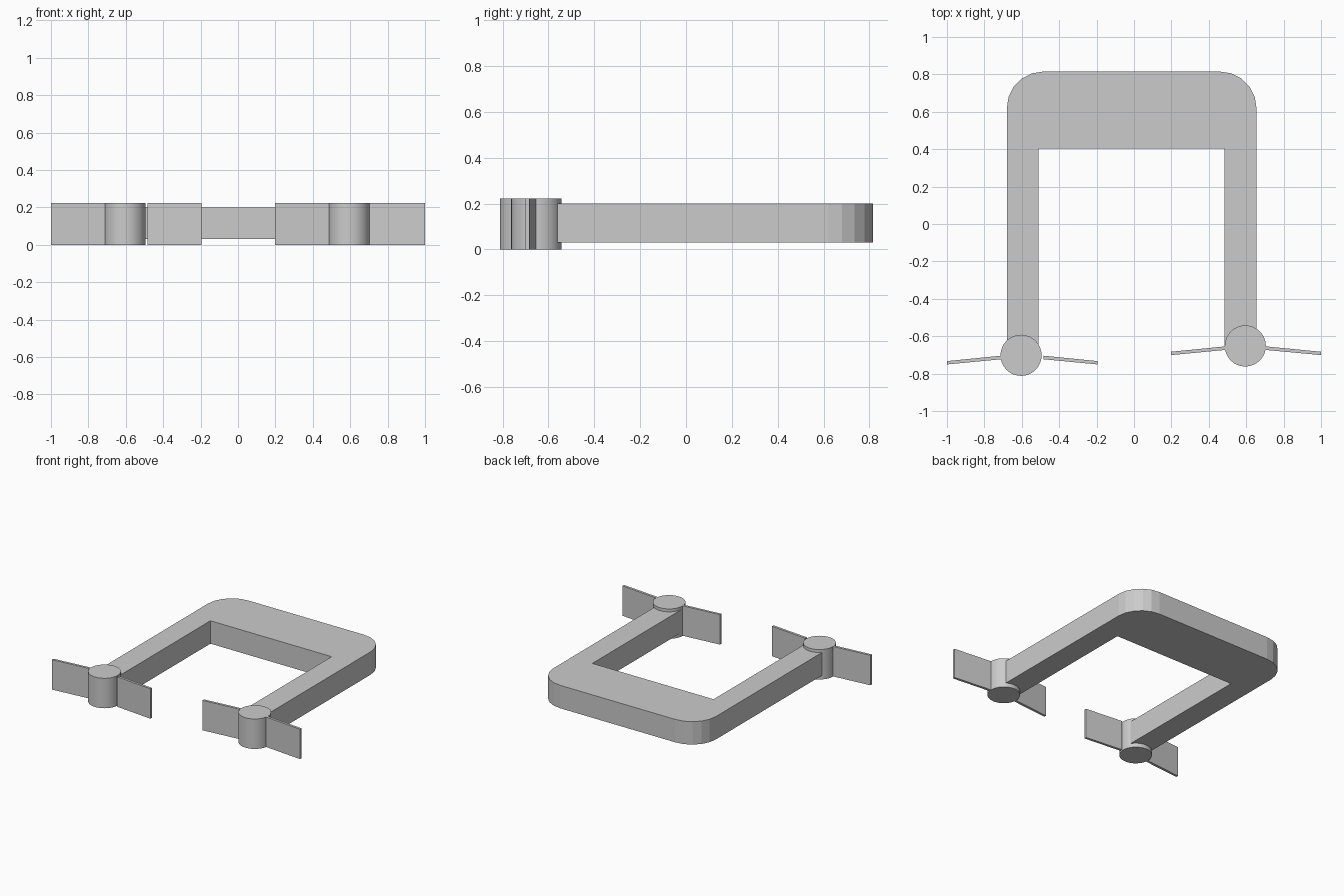
import bpy, bmesh, math
from mathutils import Matrix

if "Cube" in bpy.data.objects:
    bpy.data.objects.remove(bpy.data.objects["Cube"])


def finish(name, bm):
    bmesh.ops.recalc_face_normals(bm, faces=bm.faces)
    mesh = bpy.data.meshes.new(name)
    bm.to_mesh(mesh)
    bm.free()
    obj = bpy.data.objects.new(name, mesh)
    bpy.context.collection.objects.link(obj)
    return obj


def prism(name, points, z0, z1):
    bm = bmesh.new()
    face = bm.faces.new([bm.verts.new((x, y, z0)) for x, y in points])
    geom = bmesh.ops.extrude_face_region(bm, geom=[face])["geom"]
    top = [v for v in geom if isinstance(v, bmesh.types.BMVert)]
    bmesh.ops.translate(bm, verts=top, vec=(0, 0, z1 - z0))
    return finish(name, bm)


def arc(cx, cy, r, a0, a1, steps):
    return [(cx + r * math.cos(math.radians(a0 + (a1 - a0) * i / steps)),
             cy + r * math.sin(math.radians(a0 + (a1 - a0) * i / steps)))
            for i in range(steps + 1)]


# U-shaped frame with a deep back bar and rounded outer corners
R, LEFT, RIGHT, BACK = 0.195, -0.68, 0.655, 0.815
outline = [(0.485, -0.65), (RIGHT, -0.65)]
outline += arc(RIGHT - R, BACK - R, R, 0, 90, 5)
outline += arc(LEFT + R, BACK - R, R, 90, 180, 5)
outline += [(LEFT, -0.70), (-0.51, -0.70), (-0.51, 0.405), (0.485, 0.405)]
prism("frame", outline, 0.03, 0.20)

# Upright hubs, each with two thin blades swept slightly forward
HEIGHT = 0.222
for side, cx, cy in (("left", -0.604, -0.702), ("right", 0.595, -0.652)):
    bm = bmesh.new()
    bmesh.ops.create_cone(bm, cap_ends=True, segments=32, radius1=0.11,
                          radius2=0.11, depth=HEIGHT,
                          matrix=Matrix.Translation((cx, cy, HEIGHT / 2)))
    hub = finish(side + "_hub", bm)
    bpy.context.view_layer.objects.active = hub
    hub.select_set(True)
    bpy.ops.object.shade_smooth_by_angle(angle=math.radians(30))
    hub.select_set(False)

    for s, end in ((-1, "outer" if side == "left" else "inner"),
                   (1, "inner" if side == "left" else "outer")):
        # blade start, blade tip, measured from the hub centre
        start = 0.119 if (side, s) == ("left", 1) else 0.105
        tip = 0.41 if (side, s) == ("left", 1) else (0.396 if s == -1 else 0.405)
        prism(f"{side}_{end}_blade",
              [(cx + s * start, cy - 0.002), (cx + s * tip, cy - 0.031),
               (cx + s * tip, cy - 0.049), (cx + s * start, cy - 0.021)],
              0.0, HEIGHT)
